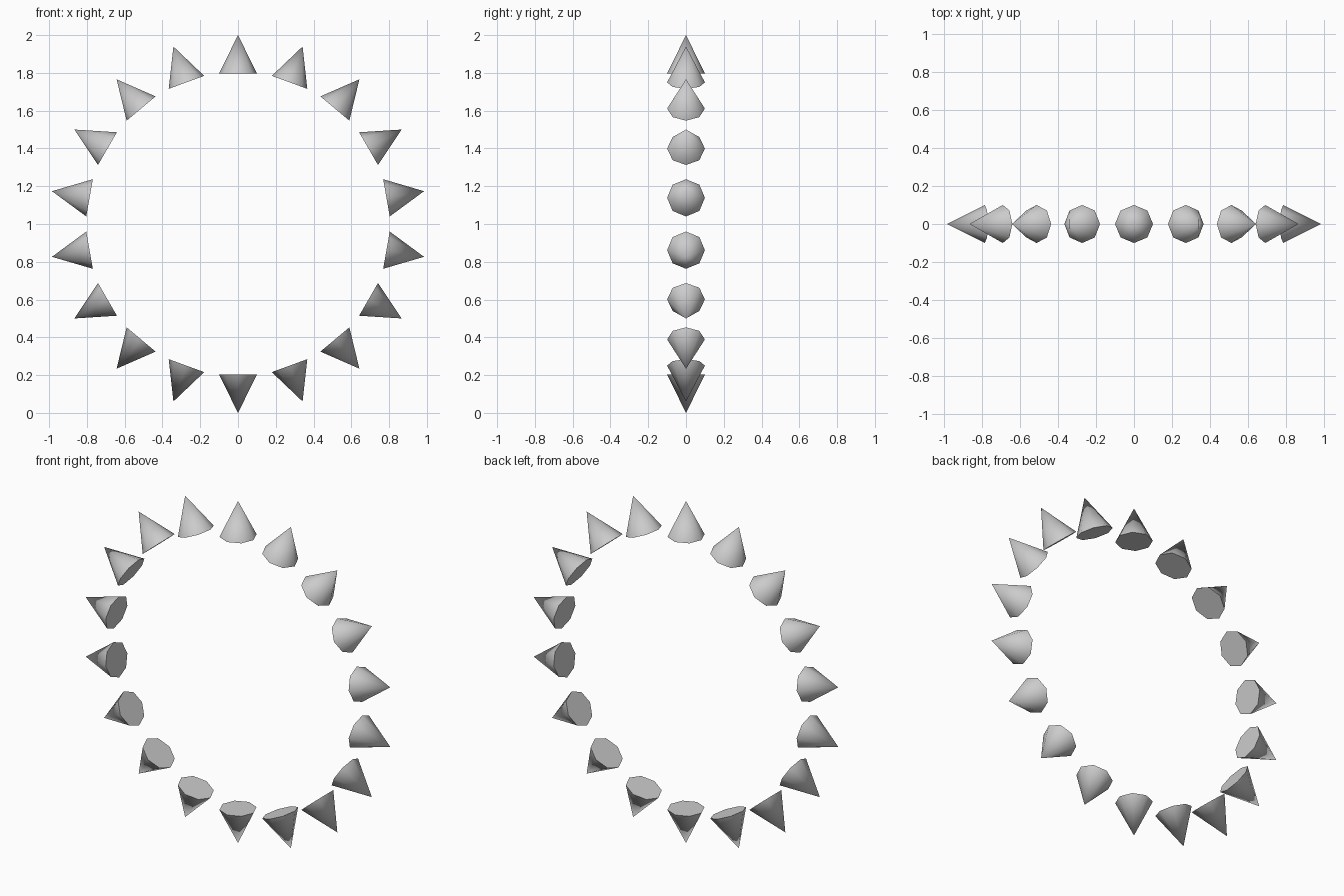
import bpy
from math import radians, sin, cos

if "Cube" in bpy.data.objects:
    bpy.data.objects.remove(bpy.data.objects["Cube"])

COUNT = 18
BASE_R, TIP_R = 0.798, 1.0   # ring radii of the cone bases and tips
MID = (BASE_R + TIP_R) / 2

# Ring of outward-pointing eight-sided spikes standing upright in the xz plane
for i in range(COUNT):
    a = radians(i * 360 / COUNT)          # measured from straight up
    bpy.ops.mesh.primitive_cone_add(
        vertices=8, radius1=0.1, radius2=0, depth=TIP_R - BASE_R,
        location=(MID * sin(a), 0, 1 + MID * cos(a)),
        rotation=(0, a, 0))
    spike = bpy.context.object
    spike.name = f"spike_{i + 1:02d}"
    # Smooth sides, crisp base rim
    bpy.ops.object.shade_smooth_by_angle(angle=radians(60))
